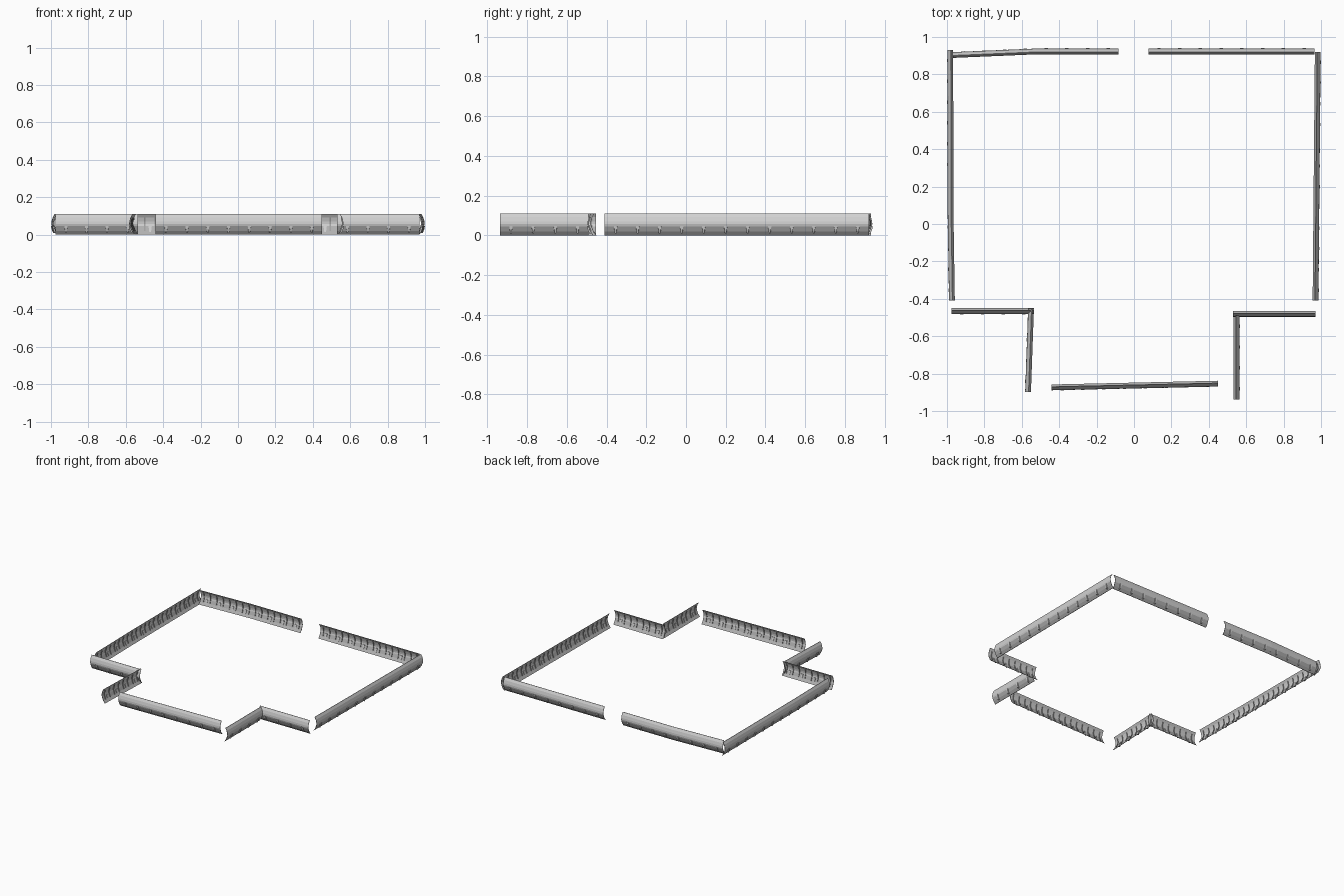
import bpy, bmesh
from mathutils import Vector, Matrix

cube = bpy.data.objects.get("Cube")
if cube:
    bpy.data.objects.remove(cube, do_unlink=True)


def make_material(name, grey):
    mat = bpy.data.materials.new(name)
    mat.use_nodes = True
    colour = (grey, grey, grey, 1)
    mat.diffuse_color = colour
    mat.node_tree.nodes["Principled BSDF"].inputs["Base Color"].default_value = colour
    return mat


PANEL = make_material("light panel grey", 0.64)
SKIRT = make_material("lower skirt grey", 0.44)
RIB = make_material("rib grey", 0.36)

# Outer face of the bowed panel: (outward offset, height)
ARC = [(-0.029, 0), (-0.014, 0.02), (-0.004, 0.045), (-0.001, 0.056),
       (-0.002, 0.07), (-0.008, 0.092), (-0.019, 0.111)]
SHELL = 0.003
MODULE = 0.111


def band(arc, near, far):
    """Closed cross-section between two inward offsets of the bow."""
    outer = [(d - near, z) for d, z in arc]
    inner = [(d - far, z) for d, z in arc]
    return outer + inner[::-1]


def prism(bm, section, u0, u1):
    """Sweep a cross-section straight along the run."""
    a = [bm.verts.new((u0, d, z)) for d, z in section]
    b = [bm.verts.new((u1, d, z)) for d, z in section]
    n = len(section)
    for i in range(n):
        j = (i + 1) % n
        bm.faces.new((a[i], a[j], b[j], b[i]))
    # End caps as strips, so the hollow side stays clean
    for ring in (a, b):
        for i in range(n // 2 - 1):
            bm.faces.new((ring[i], ring[i + 1], ring[n - 2 - i], ring[n - 1 - i]))


def foot(bm, u):
    """Tapered block tucked under the bulge."""
    verts = []
    for z, width, front in ((0.01, 0.004, -0.010), (0.03, 0.006, -0.002), (0.047, 0.009, 0.001)):
        for side in (-1, 1):
            for d in (front, front - 0.012):
                verts.append(bm.verts.new((u + side * width, d, z)))
    bmesh.ops.convex_hull(bm, input=verts)


def finish(bm, name, mats, frame):
    # Everything below the bulge takes the second material, if there is one
    for face in bm.faces:
        low = face.calc_center_median().z < ARC[2][1]
        face.material_index = int(low and len(mats) > 1)
    bmesh.ops.transform(bm, matrix=frame, verts=bm.verts)
    bmesh.ops.recalc_face_normals(bm, faces=bm.faces)
    mesh = bpy.data.meshes.new(name)
    bm.to_mesh(mesh)
    bm.free()
    for mat in mats:
        mesh.materials.append(mat)
    bpy.context.collection.objects.link(bpy.data.objects.new(name, mesh))


def wall(name, start, end):
    """Run of modules; the outside lies to the right of the direction."""
    start, end = Vector((*start, 0)), Vector((*end, 0))
    along = (end - start).normalized()
    out = Vector((along.y, -along.x, 0))
    frame = Matrix.Translation(start) @ Matrix((along, out, Vector((0, 0, 1)))).transposed().to_4x4()
    length = (end - start).length
    count = round(length / MODULE)
    step = length / count
    panel, ribs, feet = bmesh.new(), bmesh.new(), bmesh.new()
    prism(panel, band(ARC, 0, SHELL), 0, length)
    for i in range(count):
        u = i * step
        for t in (0.25, 0.75):
            centre = u + t * step
            prism(ribs, band(ARC[1:-1], SHELL, SHELL + 0.005), centre - 0.004, centre + 0.004)
        foot(feet, u + step / 2)
    finish(panel, name + "_panel", [PANEL, SKIRT], frame)
    finish(ribs, name + "_ribs", [RIB], frame)
    finish(feet, name + "_feet", [PANEL], frame)


# Wall runs, counterclockwise around the enclosure
wall("front_wall", (-0.44, -0.89), (0.45, -0.87))
wall("left_entry_wall", (0.565, -0.937), (0.565, -0.49))
wall("left_front_return", (0.53, -0.497), (0.97, -0.497))
wall("left_wall", (0.987, -0.41), (0.999, 0.92))
wall("back_left_wall", (0.965, 0.939), (0.078, 0.939))
wall("back_right_wall_inner", (-0.082, 0.939), (-0.525, 0.939))
wall("back_right_wall_outer", (-0.525, 0.939), (-0.97, 0.92))
wall("right_wall_back", (-0.999, 0.93), (-0.997, 0.04))
wall("right_wall_front", (-0.997, 0.04), (-0.99, -0.41))
wall("right_front_return", (-0.975, -0.482), (-0.535, -0.482))
wall("right_entry_wall", (-0.567, -0.452), (-0.583, -0.897))
